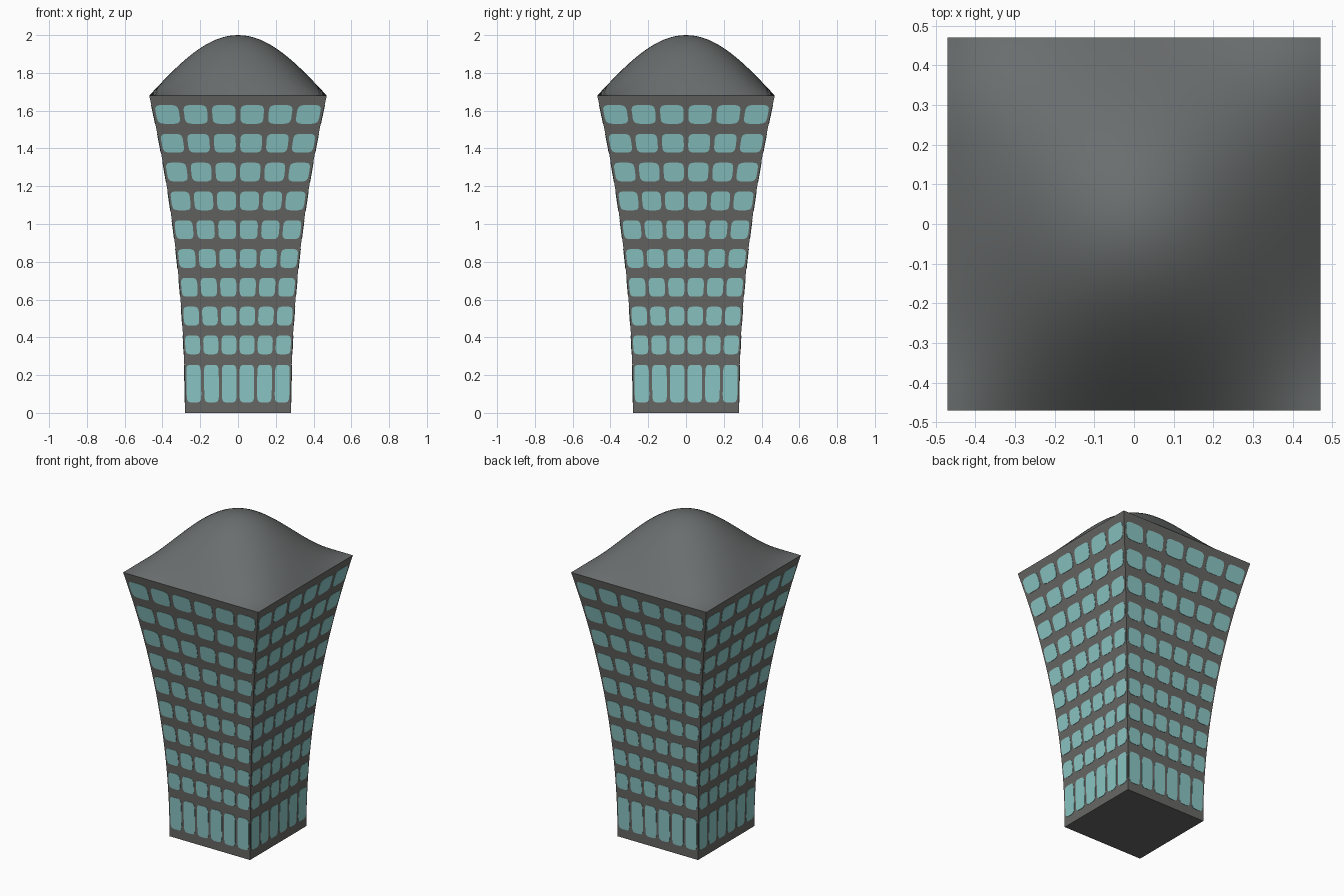
import bpy, bmesh, math
from mathutils import Vector, Matrix

if "Cube" in bpy.data.objects:
    bpy.data.objects.remove(bpy.data.objects["Cube"])

WALL_H, TOP_H = 1.68, 2.0
BASE, FLARE = 0.28, 0.19


def half_width(z):
    return BASE + FLARE * (z / WALL_H) ** 2


def material(name, rgb):
    m = bpy.data.materials.new(name)
    m.diffuse_color = (*rgb, 1)
    m.use_nodes = True
    m.node_tree.nodes["Principled BSDF"].inputs["Base Color"].default_value = m.diffuse_color
    return m


concrete = material("grey concrete", (0.135, 0.135, 0.130))
roofing = material("grey roofing", (0.145, 0.155, 0.155))
glass = material("pale teal glass", (0.255, 0.56, 0.55))


def finish(bm, name, mat):
    me = bpy.data.meshes.new(name)
    bm.to_mesh(me)
    bm.free()
    ob = bpy.data.objects.new(name, me)
    bpy.context.collection.objects.link(ob)
    me.materials.append(mat)
    bpy.ops.object.select_all(action='DESELECT')
    ob.select_set(True)
    bpy.context.view_layer.objects.active = ob
    bpy.ops.object.shade_smooth_by_angle(angle=math.radians(35))
    return ob


# Flared square tower with a closed base
bm = bmesh.new()
rings = []
LEVELS = 28
for i in range(LEVELS + 1):
    z = WALL_H * i / LEVELS
    w = half_width(z)
    rings.append([bm.verts.new((sx * w, sy * w, z))
                  for sx, sy in ((-1, -1), (1, -1), (1, 1), (-1, 1))])
for lo, hi in zip(rings, rings[1:]):
    for k in range(4):
        n = (k + 1) % 4
        bm.faces.new((lo[k], lo[n], hi[n], hi[k]))
bm.faces.new(rings[0][::-1])
finish(bm, "tower_walls", concrete)

# Pillow-shaped roof, straight along all four eaves
bm = bmesh.new()
bmesh.ops.create_grid(bm, x_segments=32, y_segments=32, size=half_width(WALL_H))
a = half_width(WALL_H)
for v in bm.verts:
    lift = math.cos(v.co.x / a * math.pi / 2) * math.cos(v.co.y / a * math.pi / 2)
    v.co.z = WALL_H + (TOP_H - WALL_H) * lift
finish(bm, "domed_roof", roofing)

# Rounded windows: thin plates that follow the flare on all four sides
rows = [(0.155, 0.10, 8)] + [(0.36 + 0.1525 * i, 0.05, 4) for i in range(9)]
STEPS, LIFT = 24, 0.002
bm = bmesh.new()
for side in range(4):
    turn = Matrix.Rotation(side * math.pi / 2, 3, 'Z')
    for zc, hz, power in rows:
        for col in range(6):
            uc = (col - 2.5) * 0.332
            front, back = [], []
            for s in range(STEPS):
                t = 2 * math.pi * (s + 0.5) / STEPS
                c, d = math.cos(t), math.sin(t)
                u = uc + 0.138 * math.copysign(abs(c) ** 0.45, c)
                z = zc + hz * math.copysign(abs(d) ** (2 / power if power > 4 else 0.45), d)
                w = half_width(z)
                front.append(bm.verts.new(turn @ Vector((u * w, -w - LIFT, z))))
                back.append(bm.verts.new(turn @ Vector((u * w, -w + LIFT, z))))
            bm.faces.new(front)
            for s in range(STEPS):
                n = (s + 1) % STEPS
                bm.faces.new((front[s], back[s], back[n], front[n]))
finish(bm, "windows", glass)
